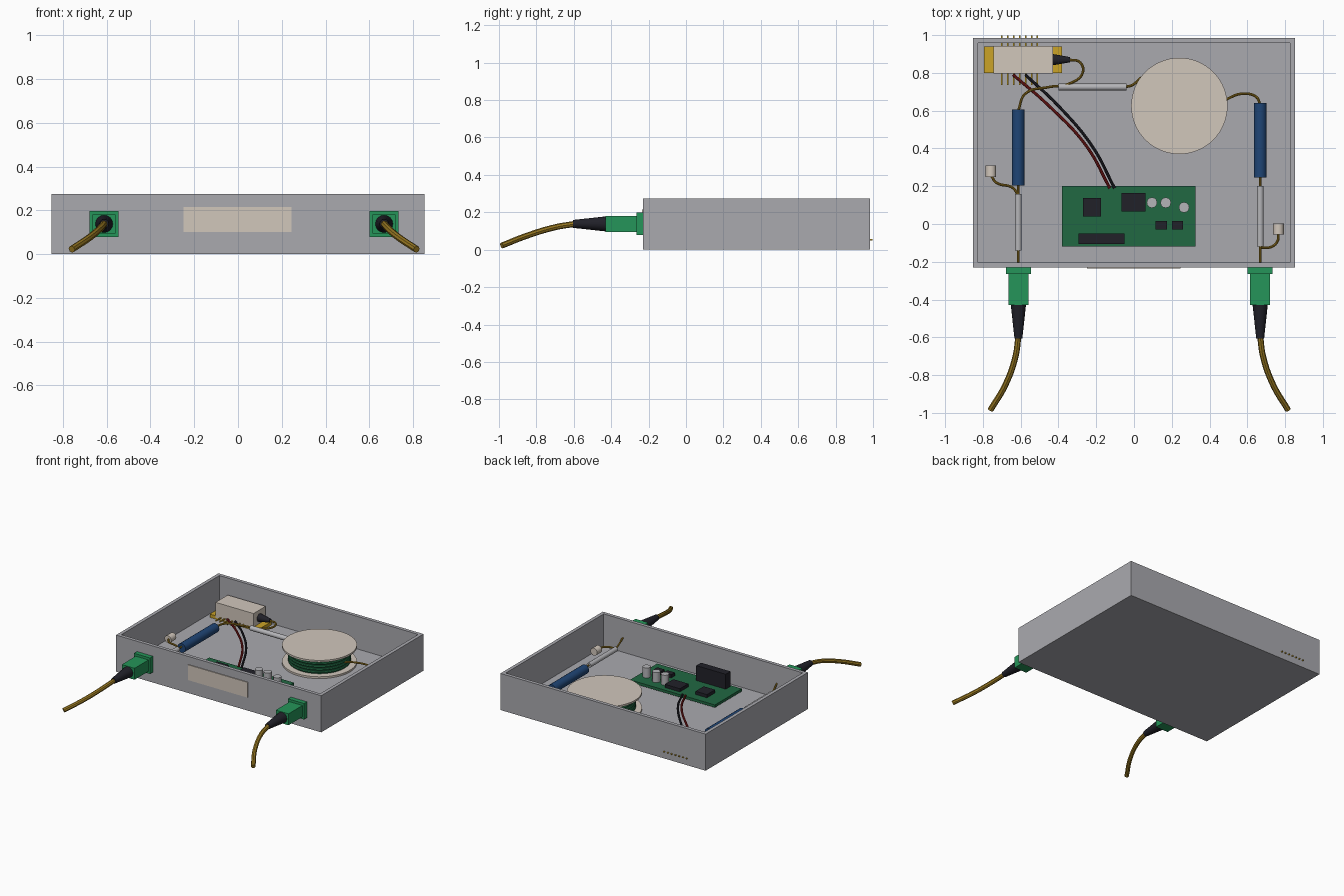
import bpy
from math import pi, radians
from mathutils import Vector

cube = bpy.data.objects.get("Cube")
if cube:
    bpy.data.objects.remove(cube, do_unlink=True)


def material(name, rgb):
    m = bpy.data.materials.new(name)
    m.use_nodes = True
    m.diffuse_color = (*rgb, 1)
    m.node_tree.nodes["Principled BSDF"].inputs["Base Color"].default_value = (*rgb, 1)
    return m


GREY = material("case grey", (.40, .40, .43))
CREAM = material("cream", (.64, .57, .50))
BOARD = material("board green", (.015, .14, .055))
GREEN = material("connector green", (.018, .30, .10))
BLUE = material("tube blue", (.014, .06, .18))
GOLD = material("gold", (.60, .37, .02))
FIBRE = material("fibre ochre", (.31, .185, .015))
DARK = material("black plastic", (.015, .015, .022))
RED = material("wire red", (.22, .01, .01))
SILVER = material("silver", (.46, .46, .48))


def finish(name, mat, smooth=False):
    ob = bpy.context.object
    ob.name = name
    ob.data.materials.clear()
    ob.data.materials.append(mat)
    if smooth:
        bpy.ops.object.shade_smooth_by_angle(angle=radians(40))
    return ob


def box(name, mat, x, y, z):
    """Box from (min, max) ranges."""
    bpy.ops.mesh.primitive_cube_add(size=1, location=[sum(r) / 2 for r in (x, y, z)])
    ob = finish(name, mat)
    ob.scale = [r[1] - r[0] for r in (x, y, z)]
    bpy.ops.object.transform_apply(location=False, rotation=False, scale=True)
    return ob


def rod(name, mat, start, end, r1, r2=None, sides=16):
    """Cylinder or cone between two points."""
    a, b = Vector(start), Vector(end)
    bpy.ops.mesh.primitive_cone_add(vertices=sides, radius1=r1, radius2=r1 if r2 is None else r2,
                                    depth=(b - a).length, location=(a + b) / 2,
                                    rotation=(b - a).to_track_quat('Z', 'Y').to_euler())
    return finish(name, mat, True)


def tube(name, mat, points, radius):
    """Smooth round cable through the points."""
    cu = bpy.data.curves.new(name, 'CURVE')
    cu.dimensions = '3D'
    cu.bevel_depth = radius
    cu.bevel_resolution = 2
    cu.resolution_u = 8
    cu.use_fill_caps = True
    sp = cu.splines.new('BEZIER')
    sp.bezier_points.add(len(points) - 1)
    for bp, p in zip(sp.bezier_points, points):
        bp.co = p
        bp.handle_left_type = bp.handle_right_type = 'AUTO'
    ob = bpy.data.objects.new(name, cu)
    bpy.context.collection.objects.link(ob)
    bpy.ops.object.select_all(action='DESELECT')
    ob.select_set(True)
    bpy.context.view_layer.objects.active = ob
    bpy.ops.object.convert(target='MESH')
    return finish(name, mat, True)


# Open case: floor plate and four walls
W, F, B, T, TOP, SEAM = .853, -.23, .985, .026, .275, .03
box("case_floor", GREY, (-W, W), (F, B), (0, SEAM))
for side, s in (("left", 1), ("right", -1)):
    box("wall_" + side, GREY, sorted((s * W, s * (W - T))), (F, B), (SEAM, TOP))
box("wall_front", GREY, (-W + T, W - T), (F, F + T), (SEAM, TOP))
box("wall_back", GREY, (-W + T, W - T), (B - T, B), (SEAM, TOP))
box("front_label", CREAM, (-.25, .245), (F - .006, F), (.10, .215))

# Connectors with boots and outside cables
CZ, H = .138, .085
for side, x, s in (("right", -.612, -1), ("left", .668, 1)):
    box("connector_flange_" + side, GREEN, (x - .066, x + .066), (F - .035, F), (.078, .198))
    box("connector_body_" + side, GREEN, (x - .053, x + .053), (-.43, F), (.094, .18))
    rod("cable_boot_" + side, DARK, (x, -.43, CZ), (x, -.605, CZ), .04, .021)
    tube("outer_cable_" + side, FIBRE,
         [(x, -.595, CZ), (x + s * .015, -.7, .12), (x + s * .068, -.85, .075),
          (x + s * .148, -.985, .022)], .016)

# Splice sleeves, blue protection tubes and end caps on each side
sides = (("right", -.613, (-.14, .16), (.205, .605)),
         ("left", .668, (-.12, .20), (.245, .64)))
for side, x, sleeve, blue in sides:
    rod("splice_sleeve_" + side, SILVER, (x, sleeve[0], H), (x, sleeve[1], H), .018)
    rod("blue_tube_" + side, BLUE, (x, blue[0], H - .01), (x, blue[1], H - .01), .034)
    tube("inlet_fibre_" + side, FIBRE,
         [(x, F + T, CZ), (x, sleeve[0] - .015, H + .01), (x, sleeve[0] + .02, H)], .006)
    tube("link_fibre_" + side, FIBRE, [(x, sleeve[1], H), (x, blue[0], H)], .006)
rod("end_cap_right", CREAM, (-.758, .25, H), (-.758, .31, H), .028)
rod("end_cap_left", CREAM, (.765, -.055, H), (.765, .003, H), .028)
tube("cap_fibre_right", FIBRE,
     [(-.613, .15, H), (-.64, .19, H), (-.73, .22, H), (-.758, .26, H)], .007)
tube("cap_fibre_left", FIBRE,
     [(.668, -.125, H), (.73, -.12, H), (.76, -.09, H), (.765, -.05, H)], .007)

# Laser module with mounting flange, pins and boot
box("module_flange", GOLD, (-.795, -.38), (.80, .94), (SEAM, .055))
box("module_body", CREAM, (-.745, -.43), (.798, .942), (.04, .157))
for i in range(7):
    x = -.70 + i * .0315
    box(f"module_pin_{i + 1}", GOLD, (x - .004, x + .004), (.735, .997), (.05, .056))
rod("module_boot", DARK, (-.43, .87, .10), (-.34, .87, .10), .03, .014)
tube("module_fibre", FIBRE,
     [(-.345, .87, .10), (-.285, .855, .10), (-.272, .80, .095), (-.345, .742, .09),
      (-.45, .725, H), (-.575, .69, H), (-.613, .60, H)], .007)

# Cross sleeve and fibres to the spool
rod("splice_sleeve_back", SILVER, (-.40, .725, H), (-.04, .725, H), .018)
tube("spool_fibre_right", FIBRE, [(-.05, .725, H), (-.01, .735, H), (.04, .775, .09),
                                  (.10, .80, .095)], .007)
tube("spool_fibre_left", FIBRE, [(.44, .62, .095), (.50, .665, .09), (.585, .69, H),
                                 (.65, .67, H), (.668, .63, H)], .007)

# Fibre spool: two discs with wound rings between
SX, SY = .24, .625
for name, z in (("bottom", .032), ("top", .155)):
    rod("spool_disc_" + name, CREAM, (SX, SY, z), (SX, SY, z + .014), .255, sides=64)
rod("spool_core", BOARD, (SX, SY, .045), (SX, SY, .156), .207, sides=48)
for i in range(5):
    bpy.ops.mesh.primitive_torus_add(location=(SX, SY, .058 + i * .0215), major_radius=.204,
                                     minor_radius=.011, major_segments=48, minor_segments=8)
    finish(f"spool_winding_{i + 1}", BOARD, True)

# Circuit board and components
PZ = .068
box("circuit_board", BOARD, (-.38, .325), (-.12, .20), (.048, PZ))
box("heat_sink", DARK, (-.295, -.05), (-.107, -.05), (PZ, .18))
chips = [((-.27, -.175), (.04, .137)), ((-.065, .06), (.065, .165)),
         ((.113, .175), (-.03, .015)), ((.20, .26), (-.03, .015))]
for i, (x, y) in enumerate(chips):
    box(f"chip_{i + 1}", DARK, x, y, (PZ, PZ + .024))
for i, (x, y) in enumerate([(.095, .113), (.168, .113), (.265, .088)]):
    rod(f"capacitor_{i + 1}", SILVER, (x, y, PZ), (x, y, .143), .028, sides=12)

# Power wires from the module to the board
tube("red_wire", RED, [(-.64, .79, .06), (-.45, .625, .085), (-.25, .41, .09),
                       (-.128, .19, PZ)], .008)
tube("black_wire", DARK, [(-.575, .79, .06), (-.40, .625, .085), (-.22, .41, .09),
                          (-.103, .19, PZ)], .008)
